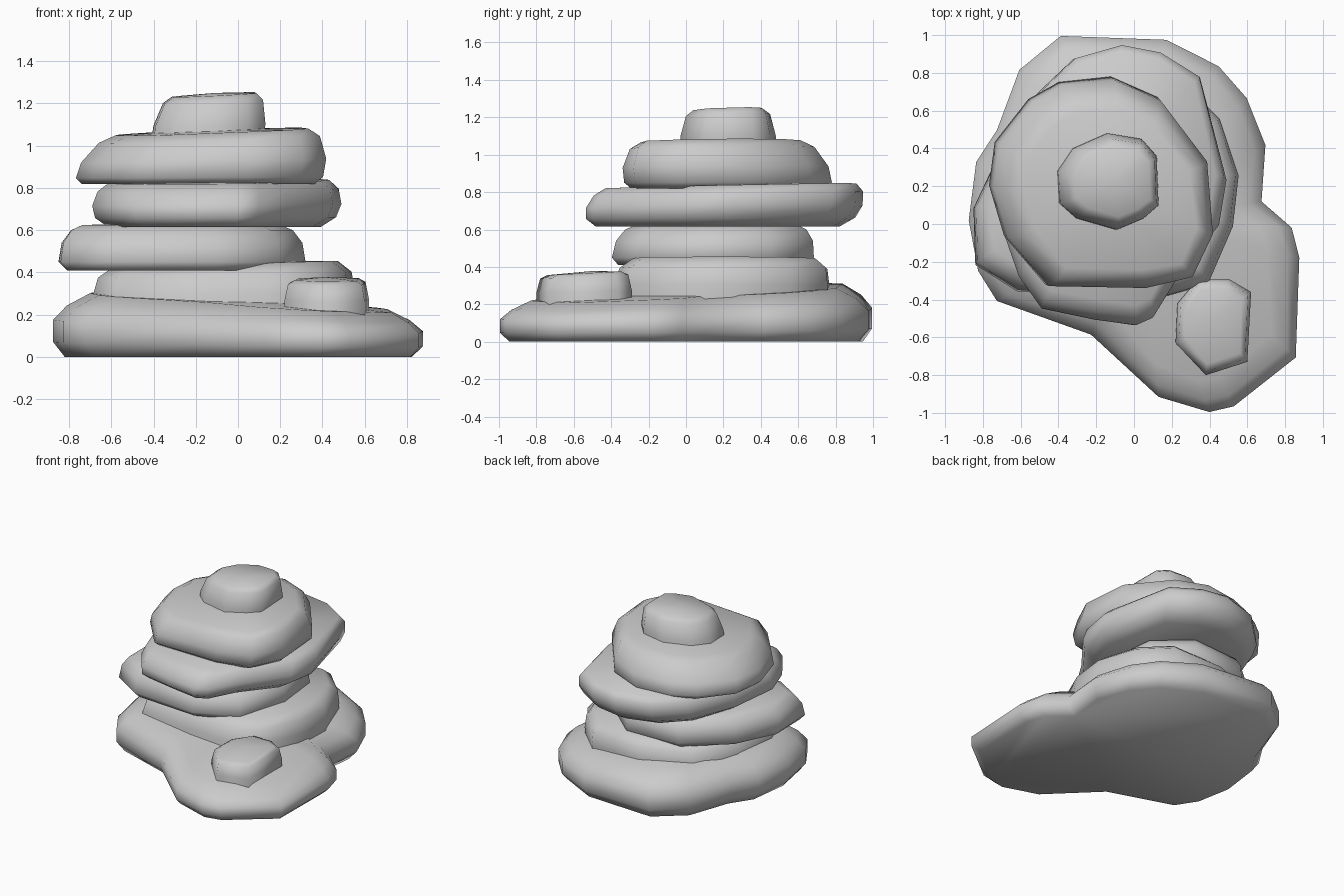
import bpy, bmesh, math
from mathutils import Vector


def rock(name, outline, rings, tilt=(0, 0), shift=(0, 0), crown=0.01):
    """Loft an outline through (z, inset) rings; tilt slopes the upper rings,
    shift slides the top sideways relative to the bottom."""
    bm = bmesh.new()
    pts = [Vector(p) for p in outline]
    n = len(pts)
    c = sum(pts, Vector((0, 0))) / n
    z0, z1 = rings[0][0], rings[-1][0]
    loops = []
    for z, inset in rings:
        t = (z - z0) / (z1 - z0)
        loop = []
        for p in pts:
            d = p - c
            q = c + d * max(0.1, 1 - inset / d.length) + Vector(shift) * t
            dz = t * (tilt[0] * (q.x - c.x) + tilt[1] * (q.y - c.y))
            loop.append(bm.verts.new((q.x, q.y, z + dz)))
        loops.append(loop)
    for a, b in zip(loops, loops[1:]):
        for i in range(n):
            j = (i + 1) % n
            bm.faces.new((a[i], a[j], b[j], b[i]))
    bm.faces.new(loops[0][::-1])
    # slightly crowned top
    tip = bm.verts.new((c.x + shift[0], c.y + shift[1], z1 + crown))
    for i in range(n):
        bm.faces.new((loops[-1][i], loops[-1][(i + 1) % n], tip))
    bmesh.ops.recalc_face_normals(bm, faces=bm.faces[:])
    mesh = bpy.data.meshes.new(name)
    bm.to_mesh(mesh)
    bm.free()
    ob = bpy.data.objects.new(name, mesh)
    bpy.context.collection.objects.link(ob)
    bpy.ops.object.select_all(action='DESELECT')
    ob.select_set(True)
    bpy.context.view_layer.objects.active = ob
    bpy.ops.object.shade_smooth_by_angle(angle=math.radians(75))
    return ob


# Wide base slab with the lobe at the front right
rock("base_slab",
     [(0.88, -0.18), (0.84, -0.02), (0.68, 0.12), (0.70, 0.42), (0.60, 0.67),
      (0.45, 0.84), (0.17, 0.98), (-0.39, 1.0), (-0.61, 0.82), (-0.73, 0.5),
      (-0.84, 0.33), (-0.88, 0.02), (-0.83, -0.25), (-0.73, -0.41),
      (-0.23, -0.59), (0.13, -0.92), (0.40, -1.0), (0.53, -0.97), (0.86, -0.71)],
     [(0, 0.06), (0.06, 0.005), (0.15, 0.005), (0.21, 0.07), (0.265, 0.18)],
     tilt=(-0.05, 0.035), crown=0.02)

# Small stone on the front lobe
rock("small_stone",
     [(0.62, -0.36), (0.50, -0.29), (0.34, -0.29), (0.23, -0.42), (0.22, -0.63),
      (0.38, -0.80), (0.60, -0.73)],
     [(0.15, 0), (0.27, 0.0), (0.35, 0.02), (0.368, 0.06)], tilt=(0, 0.05))

# Second slab
rock("second_slab",
     [(0.55, 0.25), (0.45, 0.55), (0.25, 0.75), (-0.15, 0.76), (-0.50, 0.62),
      (-0.66, 0.30), (-0.69, -0.05), (-0.58, -0.32), (-0.15, -0.37),
      (0.15, -0.39), (0.39, -0.32), (0.52, -0.02)],
     [(0.22, 0), (0.30, 0), (0.39, 0.02), (0.44, 0.09)], tilt=(0.03, 0),
     shift=(0.01, 0.02))

# Third slab
rock("third_slab",
     [(0.32, 0.10), (0.28, 0.45), (0.02, 0.68), (-0.40, 0.66), (-0.70, 0.40),
      (-0.85, 0.08), (-0.84, -0.22), (-0.62, -0.36), (-0.10, -0.40), (0.20, -0.27)],
     [(0.41, 0.04), (0.45, 0.0), (0.54, 0.015), (0.60, 0.06), (0.625, 0.12)],
     shift=(0.0, 0.02))

# Fourth slab, pushed towards the back right
rock("fourth_slab",
     [(0.48, 0.20), (0.34, 0.74), (0.13, 0.87), (-0.08, 0.91), (-0.33, 0.84),
      (-0.52, 0.66), (-0.66, 0.31), (-0.70, -0.08), (-0.62, -0.31), (-0.50, -0.48),
      (-0.22, -0.54), (0.0, -0.57), (0.09, -0.53), (0.22, -0.32), (0.44, -0.04)],
     [(0.615, 0.09), (0.66, 0.02), (0.72, 0.0), (0.79, 0.02), (0.83, 0.07)],
     tilt=(0.01, 0.02), shift=(0.02, 0.07))

# Fifth slab
rock("fifth_slab",
     [(0.40, -0.04), (0.37, 0.35), (0.12, 0.68), (-0.13, 0.79), (-0.41, 0.76),
      (-0.57, 0.67), (-0.75, 0.44), (-0.78, 0.21), (-0.70, -0.06), (-0.48, -0.32),
      (0.04, -0.33), (0.29, -0.27)],
     [(0.82, 0.04), (0.85, 0.005), (0.93, 0.01), (1.03, 0.07), (1.065, 0.14)],
     tilt=(0.04, 0.02), shift=(0.06, -0.04))

# Cap stone
rock("cap_stone",
     [(0.12, 0.10), (0.11, 0.36), (0.03, 0.45), (-0.15, 0.48), (-0.33, 0.40),
      (-0.41, 0.28), (-0.40, 0.11), (-0.31, 0.03), (-0.10, -0.03), (0.04, 0.03)],
     [(1.03, 0.0), (1.10, 0.0), (1.21, 0.03), (1.24, 0.07)],
     tilt=(0.05, 0.03), shift=(0.03, 0))
